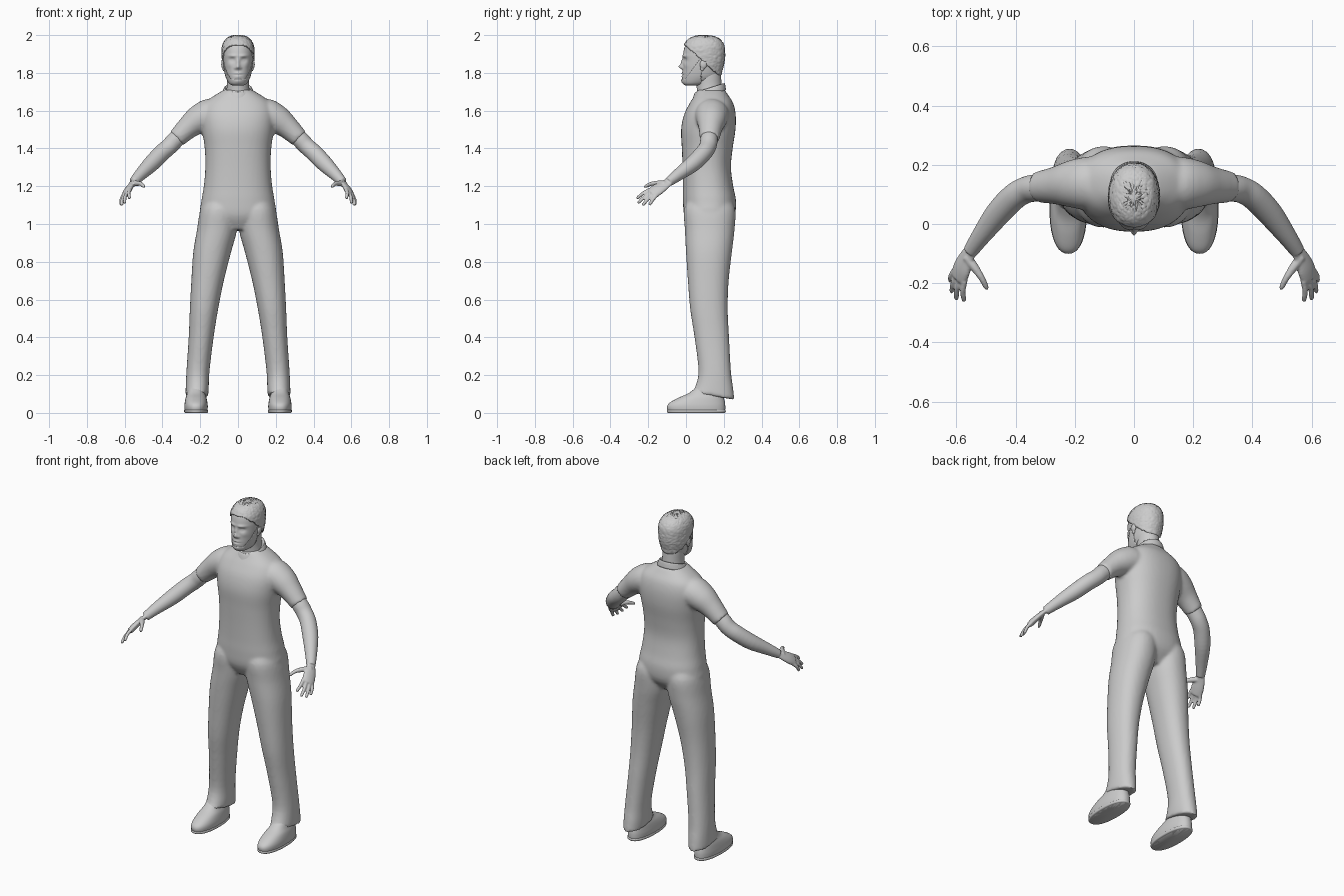
import bpy, bmesh, math, random
from mathutils import Vector, Matrix

random.seed(4)
default = bpy.data.objects.get("Cube")
if default:
    bpy.data.objects.remove(default, do_unlink=True)

grey = bpy.data.materials.new("plain_grey")
grey.use_nodes = True
grey.diffuse_color = (0.6, 0.6, 0.6, 1)
grey.node_tree.nodes["Principled BSDF"].inputs["Base Color"].default_value = (0.6, 0.6, 0.6, 1)


# ---- helpers ----
def catmull(a, b, c, d, t):
    return b + (c - a) * (t / 2) + (2 * a - 5 * b + 4 * c - d) * (t * t / 2) + (3 * b - a - 3 * c + d) * (t ** 3 / 2)


def refine(rings, steps):
    """Smoothly add in-between rings; a ring is (centre, side axis, depth axis)."""
    out = []
    last = len(rings) - 1
    for i in range(last):
        four = [rings[max(0, min(last, k))] for k in range(i - 1, i + 3)]
        for s in range(steps):
            out.append([catmull(*column, s / steps) for column in zip(*four)])
    return out + [rings[-1]]


def loft(bm, rings, sides=32, power=2.0, steps=4):
    """Skin superellipse rings into a closed shape."""
    loops = []
    for c, u, v in refine(rings, steps):
        loop = []
        for k in range(sides):
            ca, sa = math.cos(math.tau * k / sides), math.sin(math.tau * k / sides)
            p = math.copysign(abs(ca) ** (2 / power), ca)
            q = math.copysign(abs(sa) ** (2 / power), sa)
            loop.append(bm.verts.new(c + u * p + v * q))
        loops.append(loop)
    faces = []
    for low, high in zip(loops, loops[1:]):
        for k in range(sides):
            n = (k + 1) % sides
            faces.append(bm.faces.new((low[k], low[n], high[n], high[k])))
    for loop in (loops[0], loops[-1]):
        tip = bm.verts.new(sum((w.co for w in loop), Vector()) / sides)
        for k in range(sides):
            faces.append(bm.faces.new((loop[k], loop[(k + 1) % sides], tip)))
    bmesh.ops.recalc_face_normals(bm, faces=faces)


def stack(rows, cx=0.0, tilt=0.0):
    """Upright rings from rows of (height, half width, front, back)."""
    return [(Vector((cx, (f + b) / 2, z)), Vector((w, 0, 0)), Vector((0, (b - f) / 2, tilt)))
            for z, w, f, b in rows]


def tube(rows, side, flat=1.0):
    """Rings across a path of (x, y, z, radius); flat thins the second axis."""
    pts = [Vector(r[:3]) for r in rows]
    rings = []
    for i, r in enumerate(rows):
        along = (pts[min(i + 1, len(pts) - 1)] - pts[max(i - 1, 0)]).normalized()
        u = Vector(side)
        u = (u - along * u.dot(along)).normalized()
        rings.append((pts[i], u * r[3], along.cross(u) * r[3] * flat))
    return rings


def ball(bm, centre, size):
    mat = Matrix.Translation(centre) @ Matrix.Diagonal((*size, 1))
    bmesh.ops.create_uvsphere(bm, u_segments=24, v_segments=14, radius=1, matrix=mat)


def finish(name, bm, voxel=0, smooth=0, mirror=False, shell=0):
    mesh = bpy.data.meshes.new(name)
    bm.to_mesh(mesh)
    bm.free()
    mesh.materials.append(grey)
    mesh.shade_smooth()
    ob = bpy.data.objects.new(name, mesh)
    bpy.context.collection.objects.link(ob)
    if mirror:
        ob.modifiers.new("mirror", 'MIRROR').use_mirror_merge = False
    if shell:
        mod = ob.modifiers.new("thickness", 'SOLIDIFY')
        mod.thickness, mod.offset = shell, 1
    if voxel:
        mod = ob.modifiers.new("fuse", 'REMESH')
        mod.mode, mod.voxel_size, mod.use_smooth_shade = 'VOXEL', voxel, True
    if smooth:
        mod = ob.modifiers.new("soften", 'SMOOTH')
        mod.factor, mod.iterations = 0.5, smooth
    return ob


# ---- clothes: shirt trunk, sleeves and trouser legs fused together ----
bm = bmesh.new()
loft(bm, stack([(.97, .09, .03, .2), (1.04, .195, -.008, .255), (1.12, .194, -.016, .265), (1.2, .181, -.016, .25),
                (1.3, .173, -.018, .238), (1.4, .176, -.022, .247), (1.5, .19, -.026, .262), (1.58, .195, -.01, .263),
                (1.64, .175, .02, .25), (1.68, .125, .045, .225), (1.71, .075, .06, .205)]), 48, 2.3)
legs = [(.09, .06, .025, .256), (.13, .061, .045, .25), (.22, .061, .066, .238), (.4, .066, .045, .228),
        (.55, .075, .022, .221), (.7, .086, .01, .226), (.85, .1, .0, .243), (.97, .106, -.006, .257),
        (1.08, .098, -.01, .26), (1.15, .07, .03, .22)]
centres = (.218, .216, .212, .195, .18, .161, .137, .111, .1, .09)
for s in (1, -1):
    rings = []
    for row, cx in zip(legs, centres):
        rings += stack([row], s * cx, -.02 if row[0] < .1 else 0)
    loft(bm, rings, 36, 2.2)
    sleeve = [(s * .1, .135, 1.575, .09), (s * .16, .137, 1.575, .09), (s * .212, .135, 1.55, .08),
              (s * .265, .13, 1.51, .064), (s * .325, .125, 1.452, .052)]
    loft(bm, tube(sleeve, (0, 1, 0), .95), 32)
finish("shirt_and_trousers", bm, .009, 5)

# ---- collar band, higher at the back ----
bm = bmesh.new()
loft(bm, stack([(1.685, .088, .035, .212), (1.71, .078, .043, .208), (1.722, .071, .05, .203), (1.715, .064, .057, .196)],
               tilt=.024), 48, 2, 3)
finish("collar", bm)

# ---- bare arms with hands ----
bm = bmesh.new()
loft(bm, tube([(.27, .128, 1.505, .042), (.33, .122, 1.447, .046), (.365, .115, 1.41, .045), (.405, .092, 1.375, .045),
               (.46, .035, 1.318, .043), (.52, -.045, 1.258, .032), (.553, -.093, 1.222, .025)], (0, 1, 0)), 28)
across = Vector((-.55, -.65, .5)).normalized()
loft(bm, tube([(.545, -.08, 1.232, .024), (.566, -.115, 1.206, .031), (.581, -.15, 1.183, .038),
               (.592, -.18, 1.162, .036), (.594, -.186, 1.158, .028)], across, .45), 24)
knuckle = Vector((.588, -.172, 1.168))
tips = ((.575, -.262, 1.135), (.602, -.256, 1.11), (.618, -.232, 1.098), (.622, -.195, 1.1))
for k, tip in enumerate(tips):
    base = knuckle + across * (.029 - .019 * k)
    tip = Vector(tip)
    bend = base.lerp(tip, .5) + Vector((.005, 0, .004))
    rows = [(*base, .0105), (*bend, .0095), (*base.lerp(tip, .9), .0085), (*tip, .004)]
    loft(bm, tube(rows, across), 12)
loft(bm, tube([(.566, -.11, 1.212, .016), (.54, -.145, 1.215, .015), (.515, -.182, 1.213, .011),
               (.5, -.212, 1.2, .009), (.495, -.222, 1.195, .004)], (0, 0, 1)), 14)
finish("arms_and_hands", bm, .0045, 3, mirror=True)

# ---- shoes ----
bm = bmesh.new()
loft(bm, stack([(0, .052, -.085, .2), (.012, .06, -.097, .207), (.035, .062, -.1, .208), (.055, .06, -.085, .206),
                (.08, .055, -.04, .2), (.105, .047, .015, .192), (.14, .042, .06, .185)], .222), 40, 2.3)
finish("shoes", bm, mirror=True)
bm = bmesh.new()
loft(bm, stack([(0, .058, -.094, .206), (.004, .063, -.1, .21), (.014, .063, -.1, .21), (.017, .058, -.095, .205)],
               .222), 40, 2.3, 2)
finish("shoe_soles", bm, mirror=True)

# ---- head ----
skull = [(1.735, .026, .0, .07), (1.747, .046, -.014, .12), (1.78, .063, -.018, .172), (1.82, .072, -.017, .186),
         (1.86, .077, -.016, .196), (1.9, .079, -.015, .199), (1.94, .076, -.006, .196), (1.97, .062, .014, .178),
         (1.985, .042, .042, .15), (1.991, .018, .07, .115)]
# face relief: side, height, width, tallness, push along y
relief = ((0, 1.832, .011, .012, -.02), (0, 1.855, .008, .02, -.01), (.014, 1.826, .007, .007, -.006),
          (.031, 1.868, .015, .011, .011), (.031, 1.867, .009, .006, -.005), (.03, 1.89, .022, .007, -.007),
          (0, 1.797, .018, .006, -.006), (0, 1.781, .016, .006, -.006), (0, 1.789, .022, .003, .005),
          (0, 1.758, .02, .012, -.006), (.045, 1.84, .014, .014, -.003))


def head_shape():
    b = bmesh.new()
    loft(b, stack(skull), 96, 2.15, 8)
    for v in b.verts:
        if v.co.y < .07:
            x, z = v.co.x, v.co.z
            for rx, rz, wx, wz, push in relief:
                d = ((abs(x) - rx) / wx) ** 2 + ((z - rz) / wz) ** 2
                v.co.y += push * math.exp(-d)
    return b


def keep_faces(b, rule):
    drop = [f for f in b.faces if not rule(f.calc_center_median())]
    bmesh.ops.delete(b, geom=drop, context='FACES')


finish("head", head_shape())

bm = bmesh.new()
loft(bm, stack([(1.65, .07, .055, .2), (1.7, .062, .058, .192), (1.74, .058, .055, .188), (1.79, .058, .05, .185),
                (1.83, .055, .06, .18)]), 40)
finish("neck", bm)

# ears: outer rim and lobe
bm = bmesh.new()
ball(bm, (.079, .092, 1.845), (.01, .019, .024))
ball(bm, (.075, .086, 1.823), (.008, .011, .014))
finish("ears", bm, .003, 3, mirror=True)

# short ruffled hair from the hairline back to the nape
bm = head_shape()
keep_faces(bm, lambda p: p.z > 1.945 - .92 * max(p.y, 0) and p.z > 1.79)
for v in bm.verts:
    if not v.is_boundary:
        v.co += v.normal * random.uniform(-.002, .002)
finish("hair", bm, shell=.008)

# trimmed beard along the jaw
bm = head_shape()
keep_faces(bm, lambda p: p.z < 1.768 + 1.4 * max(p.y, 0) and p.y < .08 and p.z > 1.737)
finish("beard", bm, shell=.003)
